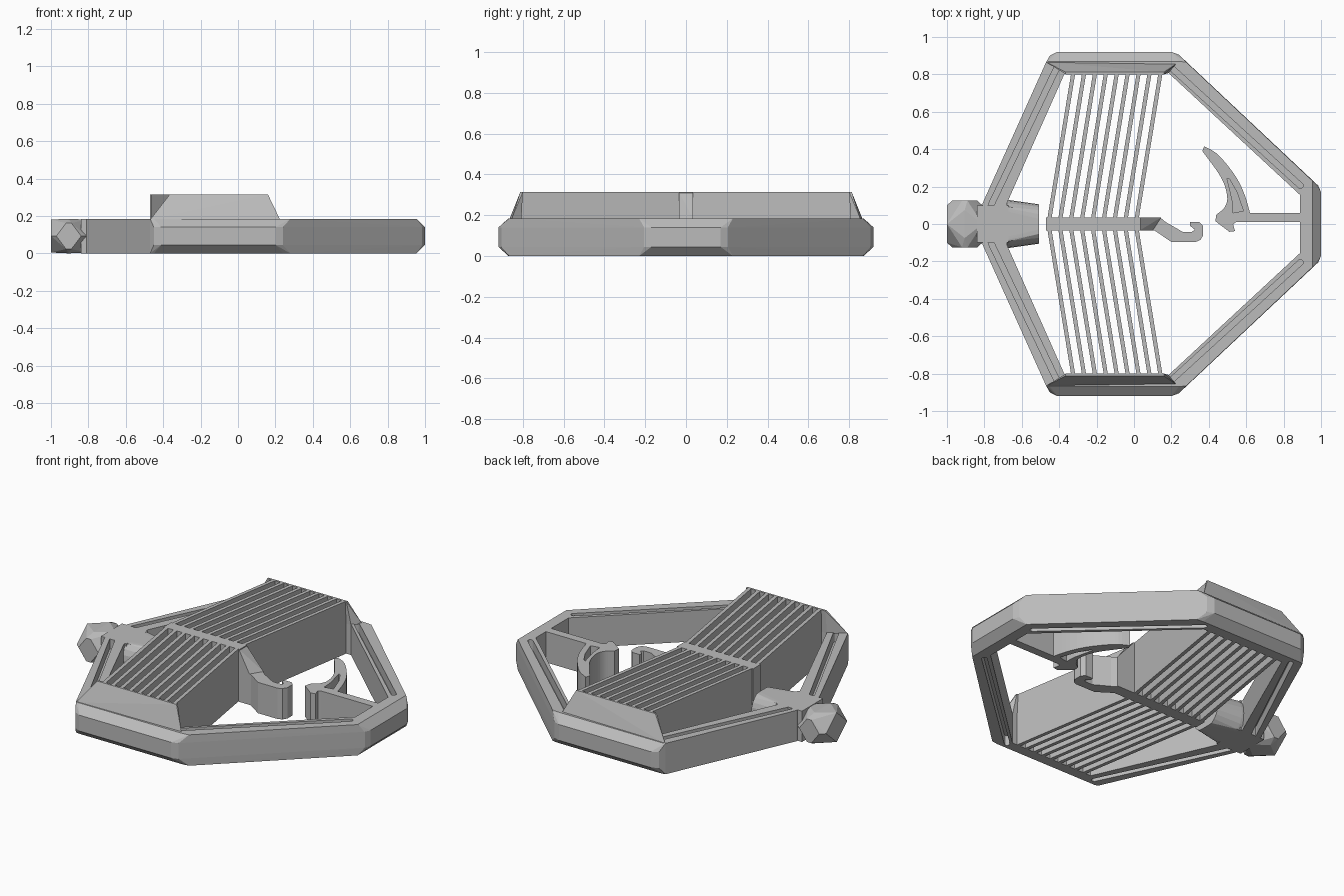
import bpy, bmesh, math
from mathutils import Vector

if "Cube" in bpy.data.objects:
    bpy.data.objects.remove(bpy.data.objects["Cube"])

H = 0.185      # frame height
TOP = 0.315    # blade height
grey = bpy.data.materials.new("plain_grey")
grey.use_nodes = True
grey.diffuse_color = (0.5, 0.5, 0.5, 1)
grey.node_tree.nodes["Principled BSDF"].inputs["Base Color"].default_value = (0.5, 0.5, 0.5, 1)


def finish(name, bm):
    bmesh.ops.recalc_face_normals(bm, faces=bm.faces)
    mesh = bpy.data.meshes.new(name)
    bm.to_mesh(mesh)
    bm.free()
    mesh.materials.append(grey)
    obj = bpy.data.objects.new(name, mesh)
    bpy.context.collection.objects.link(obj)
    return obj


def hull(name, points):
    bm = bmesh.new()
    for p in points:
        bm.verts.new(p)
    bmesh.ops.remove_doubles(bm, verts=bm.verts, dist=0.0005)
    out = bmesh.ops.convex_hull(bm, input=bm.verts)
    loose = [v for v in bm.verts if not v.link_faces]
    bmesh.ops.delete(bm, geom=loose, context='VERTS')
    bmesh.ops.dissolve_limit(bm, angle_limit=0.01, verts=bm.verts, edges=bm.edges)
    return finish(name, bm)


def prism(name, outline, z0=0.0, z1=H):
    bm = bmesh.new()
    low = [bm.verts.new((x, y, z0)) for x, y in outline]
    high = [bm.verts.new((x, y, z1)) for x, y in outline]
    bm.faces.new(low)
    bm.faces.new(high)
    for i in range(len(low)):
        j = (i + 1) % len(low)
        bm.faces.new((low[i], low[j], high[j], high[i]))
    return finish(name, bm)


def cut(obj, cutter):
    cutter.hide_render = True
    mod = obj.modifiers.new("cut", 'BOOLEAN')
    mod.operation = 'DIFFERENCE'
    mod.solver = 'EXACT'
    mod.object = cutter
    bpy.context.view_layer.objects.active = obj
    bpy.ops.object.modifier_apply(modifier=mod.name)
    bpy.data.objects.remove(cutter)


def capsule(a, b, r):
    a, b = Vector(a), Vector(b)
    d = (b - a).to_2d()
    base = math.atan2(d.y, d.x)
    pts = []
    for c, start in ((b, -0.5), (a, 0.5)):
        for i in range(7):
            t = base + math.pi * (start + i / 6)
            pts.append((c.x + r * math.cos(t), c.y + r * math.sin(t)))
    return pts


def smooth_path(pts, steps=5):
    # Catmull-Rom through an open row of points
    v = [Vector(p) for p in [pts[0]] + pts + [pts[-1]]]
    out = []
    for i in range(1, len(v) - 2):
        a, b, c, d = v[i - 1:i + 3]
        for s in range(steps):
            t = s / steps
            p = 0.5 * (2 * b + (c - a) * t + (2 * a - 5 * b + 4 * c - d) * t ** 2
                       + (3 * b - a - 3 * c + d) * t ** 3)
            out.append((p.x, p.y))
    return out + [pts[-1]]


def both_sides(half):
    return half + [(x, -y) for x, y in reversed(half)]


# Frame: convex outline with chamfered front, back and right rims
outer = both_sides([(-0.81, 0.11), (-0.47, 0.865), (-0.45, 0.9), (-0.41, 0.92),
                    (0.2, 0.92), (0.24, 0.905), (0.28, 0.865),
                    (0.955, 0.23), (0.985, 0.205), (1.0, 0.17)])
rim = [(min(x, 0.955), max(-0.87, min(0.87, y))) for x, y in outer]
frame = hull("frame", [(x, y, z) for x, y in outer for z in (0.045, 0.14)]
             + [(x, y, z) for x, y in rim for z in (0, H)])
inner = both_sides([(-0.68, 0.11), (-0.37, 0.807), (0.185, 0.807), (0.888, 0.155)])
cut(frame, prism("opening_cutter", inner, -0.1, 0.4))

# Grooves on the top and bottom of the four slanted bars
for side in (1, -1):
    for a, b in (((-0.765, 0.1), (-0.415, 0.83)), ((0.2, 0.835), (0.89, 0.205))):
        line = capsule((a[0], a[1] * side), (b[0], b[1] * side), 0.015)
        for z0, z1 in ((-0.1, 0.06), (H - 0.06, 0.4)):
            cut(frame, prism("groove_cutter", line, z0, z1))

# Raised sloping caps over the blade ends
for side, label in ((1, "back"), (-1, "front")):
    base = [(-0.47, 0.866), (0.225, 0.856), (0.185, 0.807), (-0.37, 0.807)]
    ridge = [(-0.365, 0.812), (0.16, 0.812), (0.16, 0.8), (-0.365, 0.8)]
    hull(label + "_cap", [(x, y * side, H - 0.005) for x, y in base]
         + [(x, y * side, TOP) for x, y in ridge])

# Chevron of thin blades joined to a central spine
prism("spine", [(-0.47, -0.035), (0.035, -0.035), (0.035, 0.035), (-0.47, 0.035)], 0, TOP)
w = 0.011
for i in range(9):
    x = -0.452 + i * 0.0583
    for side, label in ((1, "back"), (-1, "front")):
        prism(f"{label}_blade_{i + 1}",
              [(x - w, 0.03 * side), (x + w, 0.03 * side),
               (x + 0.128 + w, 0.812 * side), (x + 0.128 - w, 0.812 * side)], 0, TOP)

# Slope from the spine down to the catch arm
hull("spine_slope", [(0.03, y, z) for y in (-0.035, 0.035) for z in (0, TOP)]
     + [(x, y, z) for x, y in ((0.1, -0.035), (0.145, 0.035)) for z in (0, H)])

# Catch arm with hooked tip
prism("catch_arm", [(0.06, 0.035), (0.14, 0.035), (0.17, 0.01), (0.26, -0.042),
                    (0.31, -0.042), (0.325, -0.03), (0.3, -0.01), (0.3, 0.01),
                    (0.35, 0.01), (0.37, -0.01), (0.37, -0.06), (0.355, -0.085),
                    (0.33, -0.096), (0.2, -0.096), (0.11, -0.035), (0.06, -0.035)])

# Crescent trigger with its hook and bar to the frame
back_edge = smooth_path([(0.375, 0.415), (0.45, 0.37), (0.54, 0.26), (0.59, 0.16), (0.62, 0.06)])
front_edge = smooth_path([(0.44, 0.05), (0.485, 0.09), (0.498, 0.15), (0.465, 0.25), (0.365, 0.39)])
trigger = prism("trigger", back_edge + [(0.9, 0.06), (0.9, 0.01), (0.545, 0.01),
                (0.53, 0.0), (0.54, -0.038), (0.51, -0.042), (0.435, 0.015)] + front_edge)
slot = [(0.497, 0.245), (0.51, 0.24), (0.55, 0.17), (0.585, 0.07), (0.53, 0.06), (0.525, 0.13)]
for z0, z1 in ((-0.1, 0.06), (H - 0.06, 0.4)):
    cut(trigger, prism("slot_cutter", slot, z0, z1))

# Faceted knob, neck and rounded inner plug
mid = H / 2
knob = []
for a in (-1, 1):
    for b in (-1, 1):
        knob += [(a, 0.8 * b, 0), (0.7 * a, b, 0), (a * 0.15, b, 0.75), (a * 0.15, b, -0.75),
                 (a, 0, b * 0.95), (0, a * 0.6, b)]
hull("knob", [(-0.905 + 0.095 * x, 0.125 * y, mid + mid * z) for x, y, z in knob])
prism("neck", [(-0.84, -0.1), (-0.67, -0.1), (-0.67, 0.1), (-0.84, 0.1)])
plug = []
for x, r in ((-0.72, 0.13), (-0.66, 0.127), (-0.507, 0.105)):
    for i in range(24):
        t = math.tau * i / 24
        z = max(-mid, min(mid, r * math.sin(t)))
        plug.append((x, r * math.cos(t), mid + z))
hull("plug", plug)
